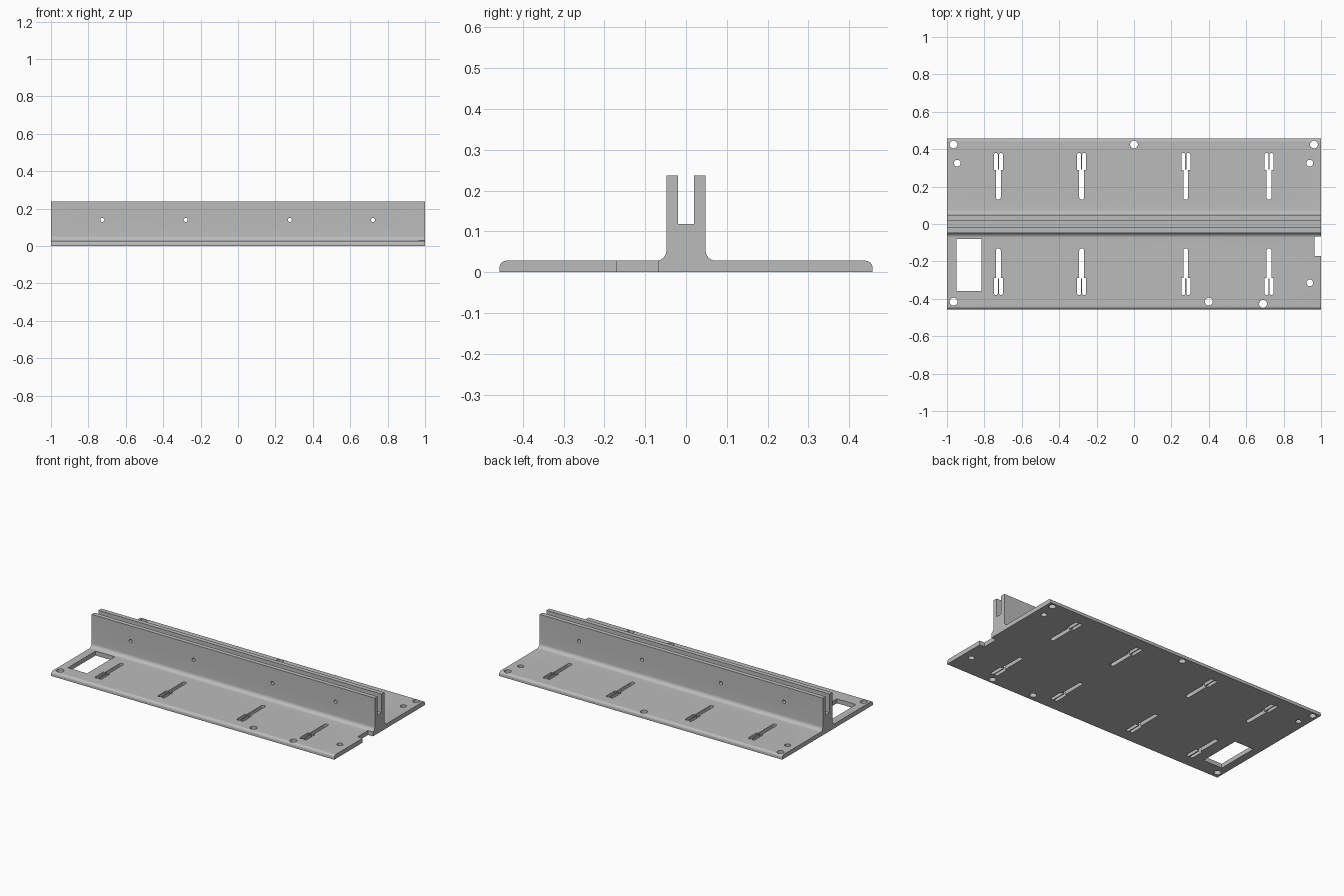
import bpy, bmesh, math
from mathutils import Matrix, Vector

cube = bpy.data.objects.get("Cube")
if cube:
    bpy.data.objects.remove(cube, do_unlink=True)

BASE_Y, BASE_Z = 0.457, 0.028
WALL_Y, WALL_Z = 0.048, 0.237
SLOT_Y, SLOT_Z = 0.02, 0.118

grey = bpy.data.materials.new("plain grey")
grey.use_nodes = True
colour = (0.5, 0.5, 0.5, 1)
grey.diffuse_color = colour
grey.node_tree.nodes["Principled BSDF"].inputs["Base Color"].default_value = colour


def arc(cy, cz, r, start, end, steps=8):
    angles = [math.radians(start + (end - start) * i / steps) for i in range(steps + 1)]
    return [(cy + r * math.cos(a), cz + r * math.sin(a)) for a in angles]


def prism(name, outline, offset):
    """Extrude a closed 3D outline along an offset."""
    bm = bmesh.new()
    face = bm.faces.new([bm.verts.new(p) for p in outline])
    moved = bmesh.ops.extrude_face_region(bm, geom=[face])["geom"]
    bmesh.ops.translate(bm, vec=Vector(offset),
                        verts=[v for v in moved if isinstance(v, bmesh.types.BMVert)])
    bmesh.ops.recalc_face_normals(bm, faces=bm.faces)
    mesh = bpy.data.meshes.new(name)
    bm.to_mesh(mesh)
    bm.free()
    obj = bpy.data.objects.new(name, mesh)
    bpy.context.collection.objects.link(obj)
    return obj


# Rail section: rounded base edge, filleted wall, open channel
R_EDGE, R_FILLET = 0.017, 0.025
half = [(BASE_Y, 0)]
half += arc(BASE_Y - R_EDGE, BASE_Z - R_EDGE, R_EDGE, 0, 90)
half += arc(WALL_Y + R_FILLET, BASE_Z + R_FILLET, R_FILLET, 270, 180)
half += [(WALL_Y, WALL_Z), (SLOT_Y, WALL_Z), (SLOT_Y, SLOT_Z)]
section = half + [(-y, z) for y, z in reversed(half)]
rail = prism("channel_rail", [(-1, y, z) for y, z in section], (2, 0, 0))
rail.data.materials.append(grey)

cutters = bpy.data.collections.new("cutters")
bpy.context.scene.collection.children.link(cutters)


def add_cutter(name, outline, offset):
    obj = prism(name, outline, offset)
    obj.data.materials.append(grey)
    bpy.context.collection.objects.unlink(obj)
    cutters.objects.link(obj)
    obj.hide_render = True
    obj.hide_viewport = True


def cut_down(name, points):
    add_cutter(name, [(x, y, -0.05) for x, y in points], (0, 0, 0.15))


def cut_box(name, x0, x1, y0, y1):
    cut_down(name, [(x0, y0), (x1, y0), (x1, y1), (x0, y1)])


# Round holes in the base
for x, y in [(-0.965, 0.425), (0, 0.425), (0.962, 0.425),
             (-0.965, -0.415), (0.4, -0.415), (0.69, -0.427)]:
    cut_down("mount_hole_cutter", arc(x, y, 0.021, 0, 345, 23))
for x, y in [(-0.945, 0.325), (0.94, 0.325), (0.94, -0.315)]:
    cut_down("small_hole_cutter", arc(x, y, 0.018, 0, 345, 23))

# Forked slots on both sides, and cross holes through the walls
for x in (-0.725, -0.28, 0.277, 0.722):
    for side in (1, -1):
        stem = arc(x, 0.143, 0.013, 180, 360) + [(x + 0.013, 0.292), (x - 0.013, 0.292)]
        cut_down("slot_stem_cutter", [(px, side * py) for px, py in stem])
        for dx in (-0.0135, 0.0135):
            r = 0.0105
            prong = arc(x + dx, 0.37, r, 0, 180) + [(x + dx - r, 0.29), (x + dx + r, 0.29)]
            cut_down("slot_prong_cutter", [(px, side * py) for px, py in prong])
    ring = arc(x, 0.14, 0.011, 0, 337.5, 15)
    add_cutter("wall_hole_cutter", [(px, -0.1, pz) for px, pz in ring], (0, 0.2, 0))

# Rectangular window and end notch
cut_box("window_cutter", -0.95, -0.815, -0.358, -0.08)
cut_box("notch_cutter", 0.965, 1.05, -0.17, -0.067)

cut = rail.modifiers.new("cutouts", 'BOOLEAN')
cut.operation = 'DIFFERENCE'
cut.operand_type = 'COLLECTION'
cut.collection = cutters
cut.solver = 'EXACT'
cut.use_self = True

bpy.context.view_layer.objects.active = rail
rail.select_set(True)
bpy.ops.object.modifier_apply(modifier="cutouts")
bpy.ops.object.shade_smooth_by_angle(angle=math.radians(30))
for obj in list(cutters.objects):
    bpy.data.objects.remove(obj, do_unlink=True)
bpy.data.collections.remove(cutters)
